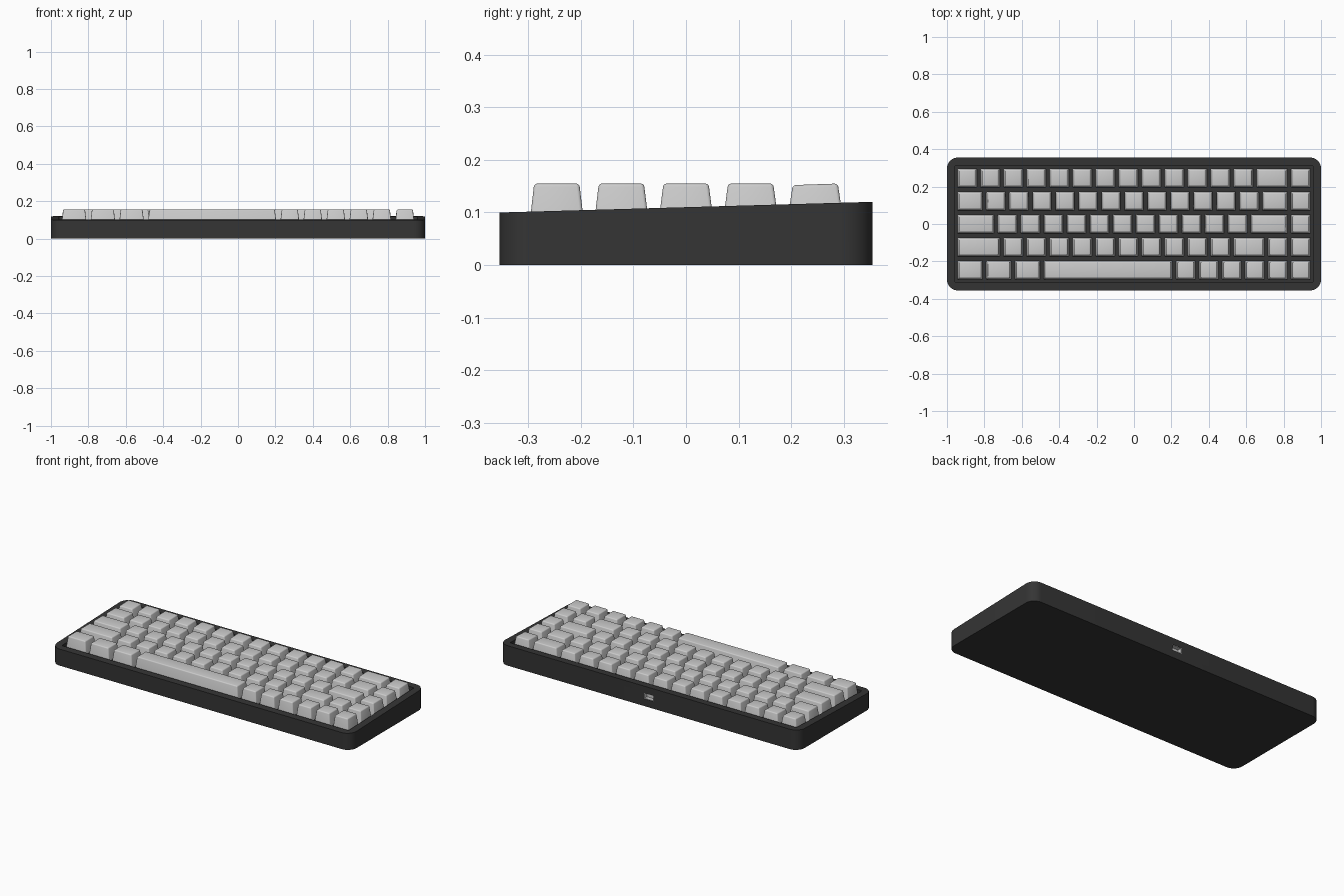
import bpy, bmesh, math

if "Cube" in bpy.data.objects:
    bpy.data.objects.remove(bpy.data.objects["Cube"])

SLOPE = 0.0286          # rise of the case towards the back
PITCH = 0.123           # one key unit
GAP = 0.019             # space between neighbouring keys

black = bpy.data.materials.new("dark_case")
black.diffuse_color = (0.035, 0.035, 0.035, 1)
black.use_nodes = True
black.node_tree.nodes["Principled BSDF"].inputs["Base Color"].default_value = black.diffuse_color


def finish(name, bm, mat=None):
    bmesh.ops.recalc_face_normals(bm, faces=bm.faces)
    me = bpy.data.meshes.new(name)
    bm.to_mesh(me)
    bm.free()
    ob = bpy.data.objects.new(name, me)
    bpy.context.collection.objects.link(ob)
    if mat:
        me.materials.append(mat)
    return ob


def rounded_prism(name, hx, hy, r, bottom, top, mat=None, seg=10):
    """Rounded rectangle extruded between two height functions of y."""
    pts = []
    for i, (sx, sy) in enumerate([(1, 1), (-1, 1), (-1, -1), (1, -1)]):
        for k in range(seg + 1):
            a = math.pi / 2 * (i + k / seg)
            pts.append((sx * (hx - r) + r * math.cos(a), sy * (hy - r) + r * math.sin(a)))
    bm = bmesh.new()
    lo = [bm.verts.new((x, y, bottom(y))) for x, y in pts]
    hi = [bm.verts.new((x, y, top(y))) for x, y in pts]
    bm.faces.new(lo)
    bm.faces.new(hi)
    n = len(pts)
    for i in range(n):
        j = (i + 1) % n
        bm.faces.new((lo[i], lo[j], hi[j], hi[i]))
    return finish(name, bm, mat)


def box(name, size, loc, mat=None, open_back=False):
    bm = bmesh.new()
    bmesh.ops.create_cube(bm, size=1)
    for v in bm.verts:
        v.co = [c * s + l for c, s, l in zip(v.co, size, loc)]
    if open_back:
        bm.faces.ensure_lookup_table()
        back = max(bm.faces, key=lambda f: f.calc_center_median().y)
        bmesh.ops.delete(bm, geom=[back], context='FACES_ONLY')
    return finish(name, bm, mat)


def cut(ob, cutter):
    m = ob.modifiers.new("cut", 'BOOLEAN')
    m.operation = 'DIFFERENCE'
    m.solver = 'EXACT'
    m.object = cutter
    cutter.hide_render = True
    cutter.hide_set(True)


def smooth(ob):
    bpy.ops.object.select_all(action='DESELECT')
    ob.select_set(True)
    bpy.context.view_layer.objects.active = ob
    bpy.ops.object.shade_smooth_by_angle(angle=math.radians(35))


# Case: sloped tray with a key well and a port opening at the back
case = rounded_prism("case", 1.0, 0.355, 0.058, lambda y: 0, lambda y: 0.11 + SLOPE * y, black)
well = rounded_prism("well_cutter", 0.957, 0.313, 0.008,
                     lambda y: 0.075 + SLOPE * y, lambda y: 0.2, None, 3)
hole = box("port_cutter", (0.064, 0.06, 0.036), (0, 0.355, 0.062))
cut(case, well)
cut(case, hole)
smooth(case)

# Port shell lining the opening
shell = box("port_shell", (0.064, 0.027, 0.036), (0, 0.34, 0.062), None, True)
sol = shell.modifiers.new("wall", 'SOLIDIFY')
sol.thickness = 0.004
sol.offset = -1


def key(name, x0, y, units, rise):
    """Tapered keycap; rise tilts the top up towards the back."""
    w, d = units * PITCH - GAP, PITCH - GAP
    cx = x0 + units * PITCH / 2
    t = 0.009
    bm = bmesh.new()
    bmesh.ops.create_cube(bm, size=1)
    for v in bm.verts:
        sx, sy, up = 2 * v.co.x, 2 * v.co.y, v.co.z > 0
        i = t if up else 0
        py = y + sy * (d / 2 - i)
        pz = 0.155 + rise * (sy - 1) / 2 if up else 0.085 + SLOPE * py
        v.co = (cx + sx * (w / 2 - i), py, pz)
    # round the upper edges and the four uprights
    edges = [e for e in bm.edges if max(v.co.z for v in e.verts) > 0.14]
    bmesh.ops.bevel(bm, geom=edges, offset=0.006, segments=3, profile=0.5, affect='EDGES')
    ob = finish(name, bm)
    smooth(ob)


# Keys: rows from back to front, widths in key units
rows = [
    [1] * 13 + [1.5, 1],
    [1.25] + [1] * 12 + [1.25, 1],
    [1.75] + [1] * 11 + [1.75, 1],
    [2] + [1] * 10 + [1.5, 1, 1],
    [1.25] * 3 + [5.75] + [1] * 6,
]
for r, widths in enumerate(rows):
    x = -PITCH * sum(widths) / 2
    for c, u in enumerate(widths):
        label = "space_bar" if u > 5 else f"key_row{r + 1}_{c + 1}"
        key(label, x, (2 - r) * PITCH, u, 0.003 if r == 0 else 0)
        x += u * PITCH
